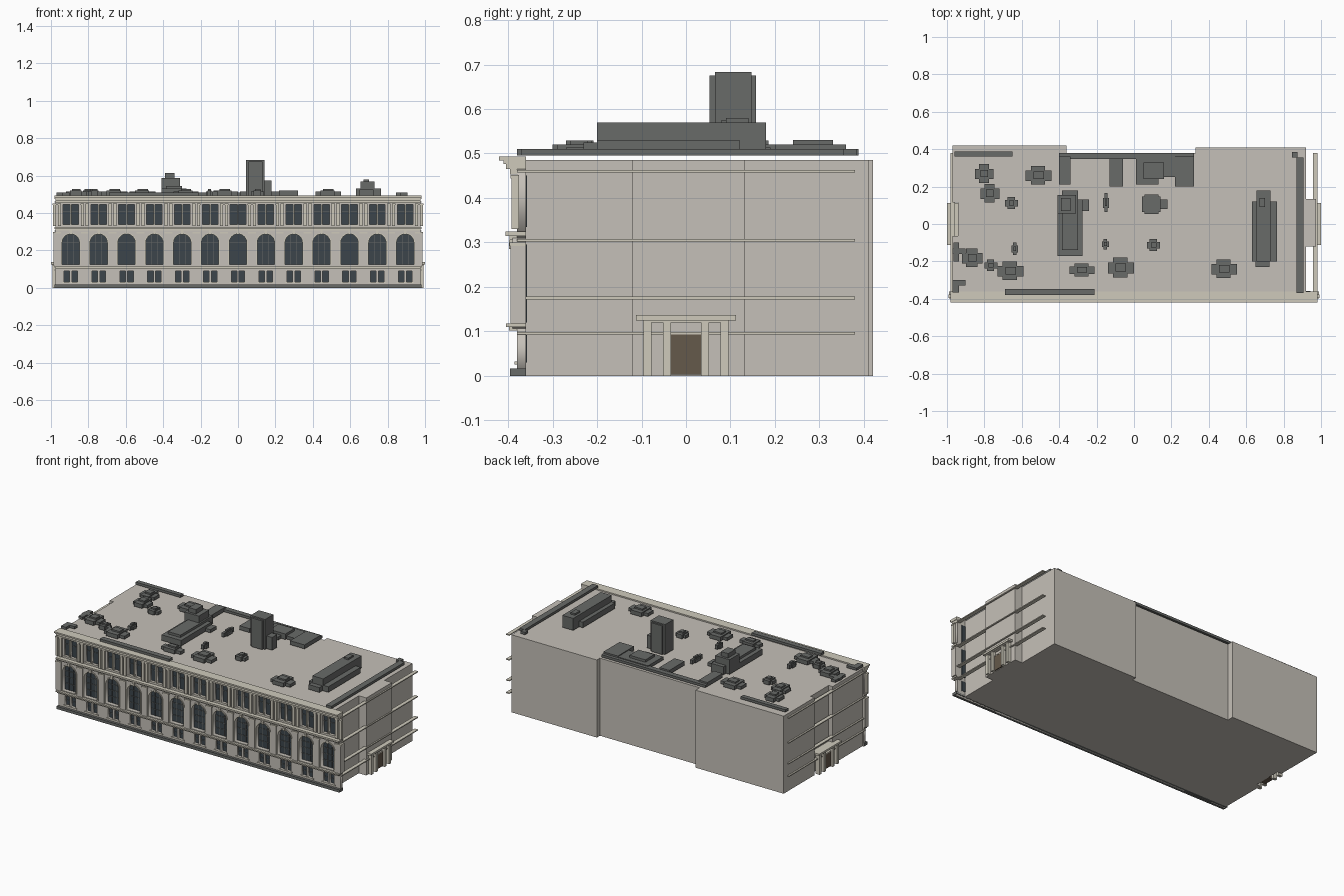
import bpy, bmesh, math

def material(name, rgb):
    m = bpy.data.materials.new(name)
    m.diffuse_color = (*rgb, 1)
    return m

STONE = material("stone", (0.56, 0.53, 0.48))
TRIM = material("trim", (0.62, 0.59, 0.50))
GLASS = material("glass", (0.045, 0.06, 0.07))
DARK = material("roof_grey", (0.14, 0.145, 0.14))
WOOD = material("door_wood", (0.13, 0.10, 0.07))

BAY = 0.149
BAYS = [i * BAY for i in range(-6, 7)]
PIERS = [(i + 0.5) * BAY for i in range(-7, 7)]

def finish(name, me, mat):
    me.materials.append(mat)
    ob = bpy.data.objects.new(name, me)
    bpy.context.collection.objects.link(ob)
    return ob

def boxes(name, items, mat):
    """One object made of boxes given as (x0, x1, y0, y1, z0, z1)."""
    bm = bmesh.new()
    for x0, x1, y0, y1, z0, z1 in items:
        vs = bmesh.ops.create_cube(bm, size=1)["verts"]
        for v in vs:
            v.co = ((x0 + x1) / 2 + v.co.x * (x1 - x0),
                    (y0 + y1) / 2 + v.co.y * (y1 - y0),
                    (z0 + z1) / 2 + v.co.z * (z1 - z0))
    me = bpy.data.meshes.new(name)
    bm.to_mesh(me)
    bm.free()
    return finish(name, me, mat)

def panel(name, loops, y0, y1, mat):
    """Upright slab facing -y from xz outlines; inner outlines become holes."""
    cu = bpy.data.curves.new(name, 'CURVE')
    cu.dimensions, cu.fill_mode, cu.extrude = '2D', 'BOTH', (y1 - y0) / 2
    for pts in loops:
        sp = cu.splines.new('POLY')
        sp.points.add(len(pts) - 1)
        for p, (x, z) in zip(sp.points, pts):
            p.co = (x, z, 0, 1)
        sp.use_cyclic_u = True
    tmp = bpy.data.objects.new(name + "_tmp", cu)
    bpy.context.collection.objects.link(tmp)
    me = bpy.data.meshes.new_from_object(tmp.evaluated_get(bpy.context.evaluated_depsgraph_get()))
    bpy.data.objects.remove(tmp)
    for v in me.vertices:
        x, z, d = v.co
        v.co = (x, (y0 + y1) / 2 - d, z)
    return finish(name, me, mat)

def rect(x0, x1, z0, z1):
    return [(x0, z0), (x1, z0), (x1, z1), (x0, z1)]

def arch(cx, r, z0, spring):
    arc = [(cx + r * math.cos(a), spring + r * math.sin(a))
           for a in (math.pi * k / 12 for k in range(13))]
    return [(cx - r, z0), (cx + r, z0)] + arc

# Main block: stepped footprint extruded to roof height
plan = [(-0.97, -0.36), (0.92, -0.36), (0.92, -0.12), (0.972, -0.12), (0.972, 0.133),
        (0.92, 0.133), (0.92, 0.41), (0.33, 0.41), (0.33, 0.38), (-0.36, 0.38),
        (-0.36, 0.42), (-0.97, 0.42), (-0.97, 0.115), (-0.942, 0.115),
        (-0.942, -0.065), (-0.97, -0.065)]
bm = bmesh.new()
f = bm.faces.new([bm.verts.new((x, y, 0)) for x, y in plan])
top = bmesh.ops.extrude_face_region(bm, geom=[f])["geom"]
bmesh.ops.translate(bm, vec=(0, 0, 0.485), verts=[v for v in top if isinstance(v, bmesh.types.BMVert)])
bmesh.ops.recalc_face_normals(bm, faces=bm.faces)
me = bpy.data.meshes.new("main_block")
bm.to_mesh(me)
bm.free()
finish("main_block", me, STONE)

# Front facade storeys with window openings
W = 0.975
low = [rect(c + s * 0.021 - 0.015, c + s * 0.021 + 0.015, 0.032, 0.09) for c in BAYS for s in (-1, 1)]
high = [rect(c + s * 0.023 - 0.019, c + s * 0.023 + 0.019, 0.34, 0.447) for c in BAYS for s in (-1, 1)]
panel("ground_storey", [rect(-W, W, 0, 0.106)] + low, -0.38, -0.36, STONE)
panel("arched_storey", [rect(-W, W, 0.106, 0.31)] + [arch(c, 0.046, 0.125, 0.242) for c in BAYS],
      -0.39, -0.36, STONE)
panel("upper_storey", [rect(-W, W, 0.31, 0.488)] + high, -0.38, -0.36, STONE)

# Glazing and glazing bars
boxes("glazing", [(c - 0.05, c + 0.05, -0.368, -0.358, a, b) for c in BAYS
                  for a, b in ((0.03, 0.092), (0.12, 0.295), (0.335, 0.45))], GLASS)
bars = []
for c in BAYS:
    bars += [(c + d - 0.001, c + d + 0.001, -0.371, -0.366, 0.125, 0.284) for d in (-0.016, 0.016)]
    bars += [(c - 0.045, c + 0.045, -0.371, -0.366, z - 0.001, z + 0.001) for z in (0.165, 0.205, 0.242)]
    for s in (-1, 1):
        bars.append((c + s * 0.023 - 0.018, c + s * 0.023 + 0.018, -0.371, -0.366, 0.408, 0.41))
        bars.append((c + s * 0.021 - 0.014, c + s * 0.021 + 0.014, -0.371, -0.366, 0.06, 0.062))
boxes("glazing_bars", bars, DARK)

# Arch surrounds, keystones, sills, piers and upper pilasters
for c in BAYS:
    panel("arch_surround", [arch(c, 0.053, 0.125, 0.242), arch(c, 0.046, 0.1255, 0.242)],
          -0.394, -0.388, TRIM)
boxes("keystones", [(c - 0.006, c + 0.006, -0.398, -0.388, 0.285, 0.306) for c in BAYS], TRIM)
boxes("window_sills", [(c - 0.046, c + 0.046, -0.386, -0.378, z, z + 0.006)
                       for c in BAYS for z in (0.026, 0.334)], TRIM)
boxes("arcade_piers", [(p - 0.019, p + 0.019, -0.395, -0.36, 0.118, 0.292) for p in PIERS], STONE)
boxes("pier_caps", [(p - 0.021, p + 0.021, -0.397, -0.36, 0.292, 0.3) for p in PIERS], TRIM)
pil = []
for p in PIERS:
    for s in (-0.013, 0.013):
        pil += [(p + s - 0.008, p + s + 0.008, -0.392, -0.376, 0.33, 0.45),
                (p + s - 0.010, p + s + 0.010, -0.395, -0.376, 0.444, 0.452)]
pil += [(c - 0.004, c + 0.004, -0.388, -0.376, 0.34, 0.447) for c in BAYS]
boxes("upper_pilasters", pil, TRIM)

# Plinth, string courses and stepped cornice on the front
boxes("plinth", [(-0.98, 0.98, -0.396, -0.36, 0, 0.017)], DARK)
boxes("front_bands", [(-0.975, 0.975, -0.398, -0.36, 0.102, 0.110), (-0.98, 0.98, -0.405, -0.36, 0.110, 0.118),
                      (-0.975, 0.975, -0.397, -0.36, 0.306, 0.315), (-0.98, 0.98, -0.406, -0.36, 0.315, 0.325),
                      (-0.975, 0.975, -0.396, -0.36, 0.453, 0.465), (-0.977, 0.977, -0.405, -0.36, 0.465, 0.476),
                      (-0.98, 0.98, -0.41, -0.36, 0.476, 0.484), (-0.98, 0.98, -0.42, -0.36, 0.484, 0.493)], TRIM)

# Side string courses and entrances, mirrored left and right
def both(name, items, mat):
    boxes(name, items + [(-b, -a, *r) for a, b, *r in items], mat)

both("side_bands", [(0.957, 0.98, -0.38, 0.38, z - 0.003, z + 0.003) for z in (0.096, 0.175, 0.305, 0.46)], TRIM)
cols = [(0.965, 0.992, y - 0.009, y + 0.009, 0, 0.122) for y in (-0.087, -0.043, 0.043, 0.087)]
both("entrance_columns", cols, TRIM)
both("entrance_canopy", [(0.94, 1.0, -0.112, 0.112, 0.125, 0.137), (0.94, 0.994, -0.097, 0.097, 0.12, 0.125)], TRIM)
both("entrance_door", [(0.94, 0.979, -0.036, 0.036, 0.003, 0.095)], WOOD)

# Rooftop: low kerbs along the edges
Z = 0.495
kerbs = [(-0.96, -0.65, 0.36, 0.388), (-0.69, -0.21, -0.38, -0.347), (0.868, 0.905, -0.37, 0.355),
         (0.845, 0.875, 0.355, 0.385), (-0.97, -0.935, -0.365, -0.3), (-0.97, -0.9, -0.16, -0.13),
         (-0.965, -0.935, -0.2, -0.1), (-0.96, -0.9, -0.33, -0.3), (-0.4, 0.32, 0.347, 0.38)]
boxes("roof_kerbs", [(*k, Z, 0.51) for k in kerbs], DARK)

# Rooftop: long plant rooms, tower and rear equipment
boxes("west_plant_room", [(-0.41, -0.275, -0.17, 0.13, Z, 0.53), (-0.385, -0.3, -0.14, 0.18, Z, 0.545),
                          (-0.41, -0.31, 0.055, 0.155, Z, 0.587), (-0.39, -0.34, 0.07, 0.14, Z, 0.614),
                          (-0.275, -0.24, 0.07, 0.13, Z, 0.515)], DARK)
boxes("east_plant_room", [(0.63, 0.765, -0.2, 0.12, Z, 0.53), (0.655, 0.73, -0.2, 0.18, Z, 0.57),
                          (0.65, 0.725, -0.23, -0.19, Z, 0.525), (0.67, 0.7, 0.09, 0.14, Z, 0.58)], DARK)
boxes("roof_tower", [(0.042, 0.142, 0.065, 0.147, Z, 0.683), (0.055, 0.13, 0.053, 0.157, Z, 0.675),
                     (0.13, 0.18, 0.08, 0.13, Z, 0.575)], DARK)
boxes("rear_equipment", [(-0.4, -0.34, 0.21, 0.36, Z, 0.52), (-0.13, -0.06, 0.2, 0.35, Z, 0.52),
                         (0.01, 0.13, 0.21, 0.36, Z, 0.515), (0.13, 0.32, 0.25, 0.36, Z, 0.515),
                         (0.22, 0.32, 0.2, 0.36, Z, 0.52), (0.05, 0.16, 0.24, 0.33, Z, 0.53)], DARK)

# Rooftop: small stepped service units
units = [(-0.85, -0.75, 0.22, 0.32), (-0.82, -0.72, 0.115, 0.215), (-0.69, -0.62, 0.08, 0.145),
         (-0.58, -0.44, 0.21, 0.31), (-0.165, -0.135, 0.065, 0.165), (-0.17, -0.135, -0.135, -0.08),
         (0.07, 0.14, -0.145, -0.08), (-0.655, -0.62, -0.165, -0.1), (-0.92, -0.81, -0.23, -0.13),
         (-0.8, -0.73, -0.25, -0.19), (-0.73, -0.59, -0.3, -0.2), (-0.345, -0.21, -0.28, -0.21),
         (-0.14, 0.0, -0.285, -0.18), (0.415, 0.55, -0.29, -0.19)]
parts = []
for x0, x1, y0, y1 in units:
    w, d = x1 - x0, y1 - y0
    parts += [(x0, x1, y0 + 0.2 * d, y1 - 0.25 * d, Z, 0.514),
              (x0 + 0.2 * w, x1 - 0.25 * w, y0, y1, Z, 0.52),
              (x0 + 0.3 * w, x1 - 0.3 * w, y0 + 0.3 * d, y1 - 0.3 * d, Z, 0.529)]
boxes("service_units", parts, DARK)
